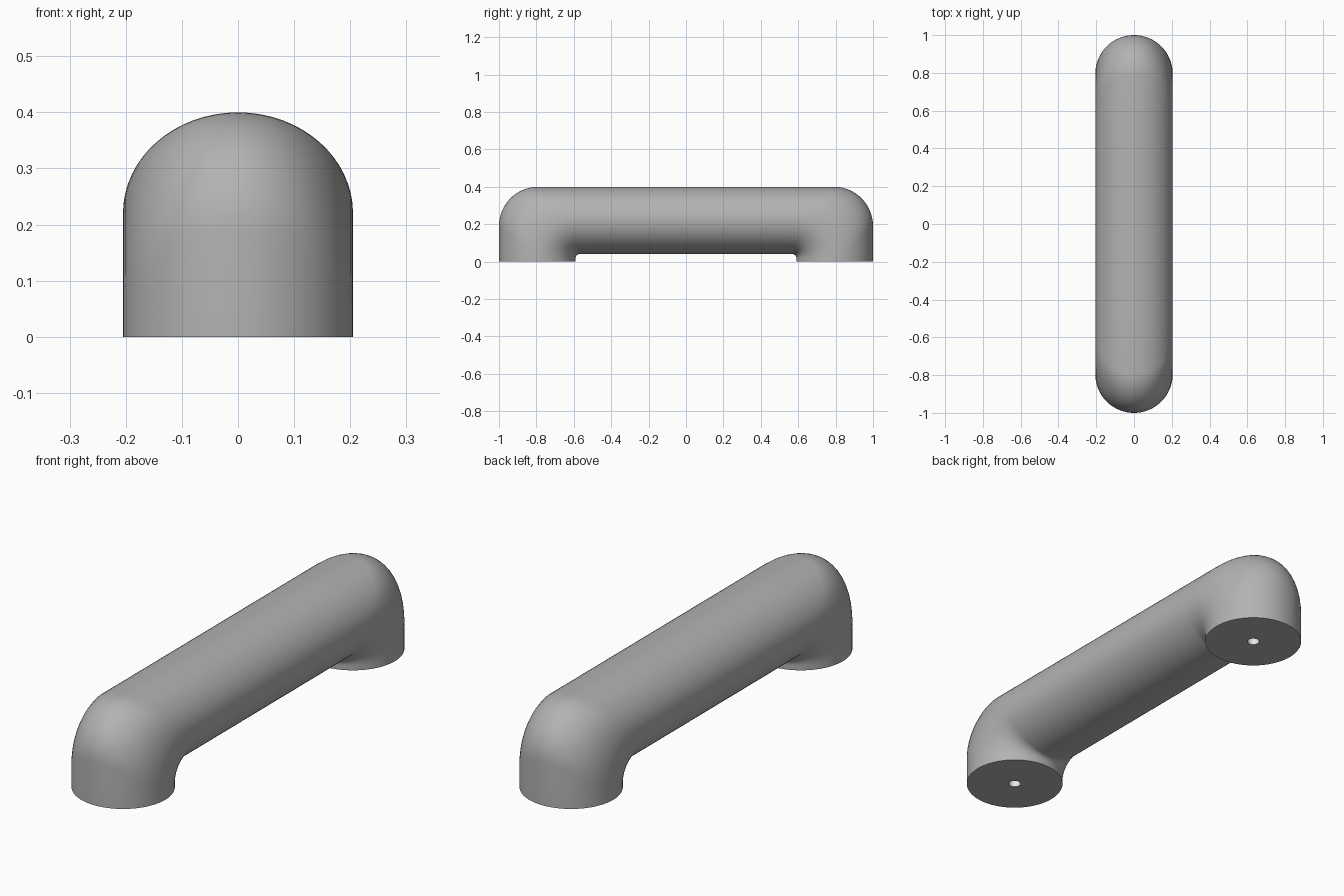
import bpy
import bmesh
from math import sin, cos, pi, radians

default = bpy.data.objects.get("Cube")
if default:
    bpy.data.objects.remove(default, do_unlink=True)


def make_material(name, value):
    mat = bpy.data.materials.new(name)
    mat.use_nodes = True
    color = (value, value, value, 1)
    mat.diffuse_color = color
    mat.node_tree.nodes["Principled BSDF"].inputs["Base Color"].default_value = color
    return mat


SEGMENTS, BEND_STEPS = 64, 14
RADIUS, LEG_Y = 0.205, 0.795        # leg radius and leg axis
BAR_LOW, BAR_HEIGHT = 0.04, 0.36    # underside and thickness of the bar
HOLE_RADIUS, HOLE_DEPTH = 0.025, 0.12
angles = [2 * pi * i / SEGMENTS for i in range(SEGMENTS)]


def flat_ring(radius, z):
    """Horizontal circle around the leg axis."""
    return [(radius * cos(a), LEG_Y + radius * sin(a), z) for a in angles]


def bend_ring(turn):
    """Section of the elbow: every strand turns from the leg into the bar."""
    ring = []
    for a in angles:
        t = (1 + sin(a)) / 2                       # 0 inside, 1 outside
        y = LEG_Y + RADIUS * sin(a)
        z = BAR_LOW + BAR_HEIGHT * t
        r = min(0.02 + BAR_HEIGHT * t, 0.21)       # fillet radius of the strand
        ring.append((RADIUS * cos(a), y - r + r * cos(turn), z - r + r * sin(turn)))
    return ring


# Half of the handle: screw hole, flat foot, leg, elbow, start of the bar
half = [flat_ring(HOLE_RADIUS, HOLE_DEPTH), flat_ring(HOLE_RADIUS, 0), flat_ring(RADIUS, 0)]
half += [bend_ring(pi / 2 * i / BEND_STEPS) for i in range(BEND_STEPS + 1)]
half.append([(x, 0.5, z) for x, y, z in half[-1]])
other_half = [[(x, -y, z) for x, y, z in ring] for ring in reversed(half)]

# Loft all sections into one closed shell
bm = bmesh.new()
rings = [[bm.verts.new(p) for p in ring] for ring in half + other_half]
last = len(rings) - 2
for k, (lower, upper) in enumerate(zip(rings, rings[1:])):
    for i in range(SEGMENTS):
        j = (i + 1) % SEGMENTS
        face = bm.faces.new((lower[i], lower[j], upper[j], upper[i]))
        face.material_index = 1 if k in (0, last) else 0
for ring in (rings[0], rings[-1]):
    bm.faces.new(ring).material_index = 1
bmesh.ops.recalc_face_normals(bm, faces=bm.faces)

mesh = bpy.data.meshes.new("pull_handle")
bm.to_mesh(mesh)
bm.free()
mesh.materials.append(make_material("satin grey", 0.45))
mesh.materials.append(make_material("pale screw hole", 0.8))
handle = bpy.data.objects.new("pull_handle", mesh)
bpy.context.collection.objects.link(handle)

bpy.context.view_layer.objects.active = handle
handle.select_set(True)
bpy.ops.object.shade_smooth_by_angle(angle=radians(40))
